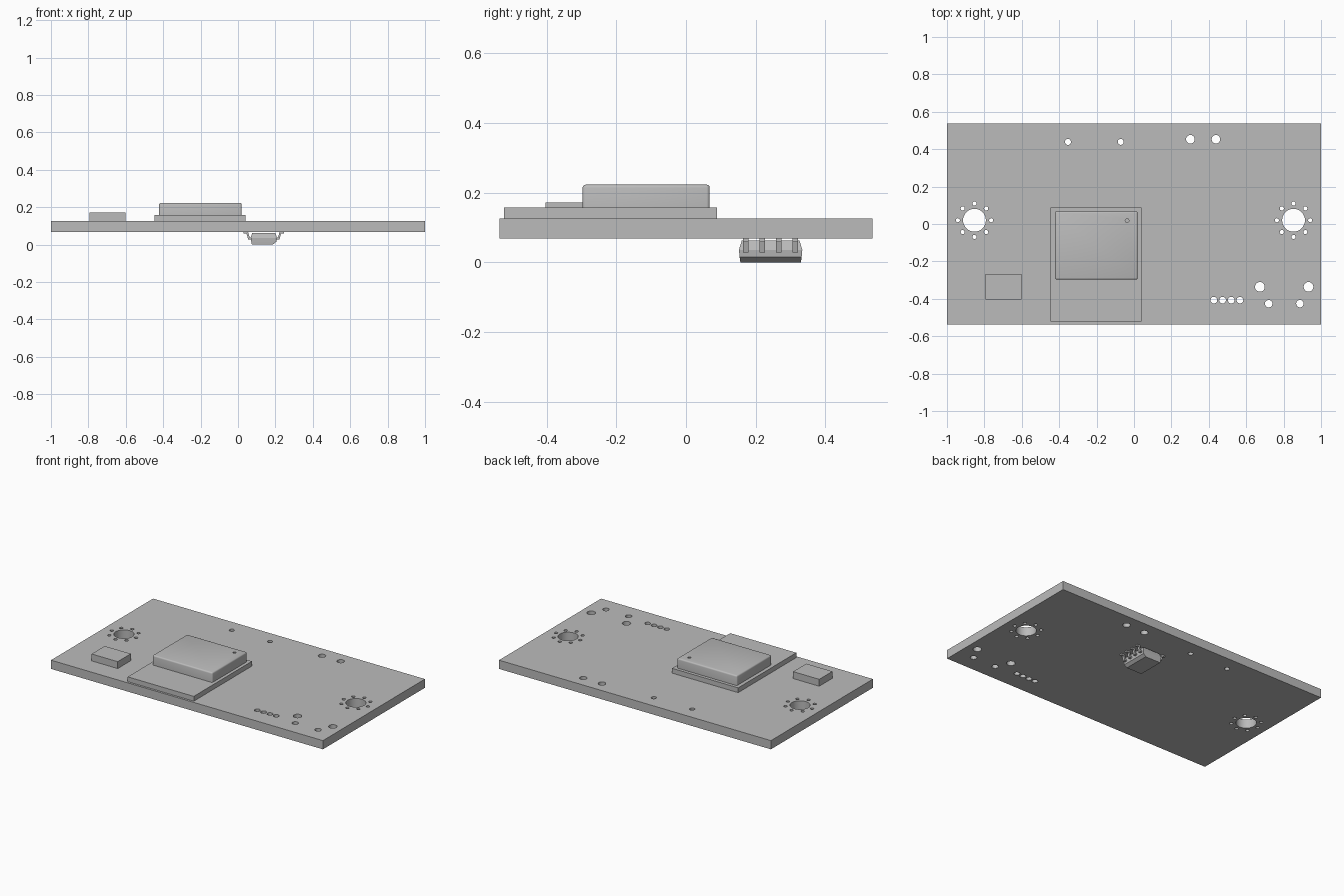
import bpy, bmesh, math
from mathutils import Matrix, Vector

if "Cube" in bpy.data.objects:
    bpy.data.objects.remove(bpy.data.objects["Cube"], do_unlink=True)

grey = bpy.data.materials.new("plain grey")
grey.use_nodes = True
GREY = (0.5, 0.5, 0.5, 1)
grey.diffuse_color = GREY
grey.node_tree.nodes["Principled BSDF"].inputs["Base Color"].default_value = GREY


def finish(name, bm, smooth=False):
    bmesh.ops.recalc_face_normals(bm, faces=bm.faces[:])
    mesh = bpy.data.meshes.new(name)
    bm.to_mesh(mesh)
    bm.free()
    mesh.materials.append(grey)
    ob = bpy.data.objects.new(name, mesh)
    bpy.context.collection.objects.link(ob)
    if smooth:
        shade(ob)
    return ob


def activate(ob):
    bpy.ops.object.select_all(action='DESELECT')
    ob.select_set(True)
    bpy.context.view_layer.objects.active = ob


def shade(ob):
    activate(ob)
    bpy.ops.object.shade_smooth_by_angle(angle=math.radians(35))


def add_box(bm, x, y, z):
    lo, hi = Vector((x[0], y[0], z[0])), Vector((x[1], y[1], z[1]))
    m = Matrix.Translation((lo + hi) / 2) @ Matrix.Diagonal((hi - lo).to_4d())
    return bmesh.ops.create_cube(bm, size=1, matrix=m)


def box(name, x, y, z):
    bm = bmesh.new()
    add_box(bm, x, y, z)
    return finish(name, bm)


def drill(target, holes, z):
    """Cut round holes, given as (x, y, radius), between two heights."""
    bm = bmesh.new()
    for x, y, r in holes:
        bmesh.ops.create_cone(bm, cap_ends=True, segments=32 if r > 0.03 else 20,
                              radius1=r, radius2=r, depth=z[1] - z[0],
                              matrix=Matrix.Translation((x, y, sum(z) / 2)))
    cutter = finish("hole_cutter", bm)
    cutter.hide_render = True
    mod = target.modifiers.new("holes", 'BOOLEAN')
    mod.operation, mod.solver, mod.object = 'DIFFERENCE', 'EXACT', cutter
    activate(target)
    bpy.ops.object.modifier_apply(modifier=mod.name)
    bpy.data.objects.remove(cutter, do_unlink=True)
    shade(target)


# Circuit board with mounting holes, each ringed by eight small vias
board = box("circuit_board", (-1, 1), (-0.536, 0.536), (0.068, 0.126))
holes = []
for cx in (-0.853, 0.853):
    holes.append((cx, 0.02, 0.061))
    for i in range(8):
        a = i * math.pi / 4
        holes.append((cx + 0.089 * math.cos(a), 0.02 + 0.089 * math.sin(a), 0.011))
# Pin holes along the back edge and in the front corner
holes += [(x, 0.439, 0.016) for x in (-0.353, -0.071)]
holes += [(x, 0.453, 0.023) for x in (0.301, 0.438)]
holes += [(x, -0.336, 0.026) for x in (0.673, 0.933)]
holes += [(x, -0.426, 0.02) for x in (0.72, 0.887)]
holes += [(0.427 + 0.0465 * i, -0.407, 0.018) for i in range(4)]
drill(board, holes, (0.0, 0.2))

# Radio module carrier and small component on top
box("module_carrier", (-0.446, 0.04), (-0.522, 0.089), (0.126, 0.158))
box("small_component", (-0.794, -0.602), (-0.404, -0.266), (0.126, 0.172))

# Shield can: rounded corners and top rim, with a dimple
bm = bmesh.new()
add_box(bm, (-0.422, 0.019), (-0.297, 0.068), (0.158, 0.223))
top_and_sides = [e for e in bm.edges if max(v.co.z for v in e.verts) > 0.2]
bmesh.ops.bevel(bm, geom=top_and_sides, offset=0.009, segments=3,
                profile=0.5, affect='EDGES')
can = finish("shield_can", bm)
drill(can, [(-0.037, 0.018, 0.01)], (0.213, 0.25))

# Chip body under the board: stacked rectangles, chamfered on its +x side
bm = bmesh.new()
rings = []
for z, x0, x1, y0, y1 in ((0, 0.074, 0.186, 0.156, 0.330),
                          (0.015, 0.071, 0.205, 0.154, 0.332),
                          (0.036, 0.068, 0.208, 0.152, 0.334),
                          (0.062, 0.076, 0.200, 0.160, 0.326)):
    rings.append([bm.verts.new((x, y, z)) for x, y in
                  ((x0, y0), (x1, y0), (x1, y1), (x0, y1))])
for a, b in zip(rings, rings[1:]):
    for i in range(4):
        j = (i + 1) % 4
        bm.faces.new((a[i], a[j], b[j], b[i]))
bm.faces.new(rings[0])
bm.faces.new(rings[-1])
finish("chip_body", bm)

# Gull-wing leads, four along each side of the chip
profile = ((0.060, 0.028), (0.084, 0.028), (0.092, 0.058), (0.108, 0.058),
           (0.108, 0.068), (0.084, 0.068), (0.076, 0.038), (0.060, 0.038))
bm = bmesh.new()
for side in (-1, 1):
    for i in range(4):
        y = 0.172 + 0.0473 * i
        face = bm.faces.new([bm.verts.new((0.138 + side * x, y - 0.008, z))
                             for x, z in profile])
        new = bmesh.ops.extrude_face_region(bm, geom=[face])["geom"]
        bmesh.ops.translate(bm, vec=(0, 0.016, 0),
                            verts=[v for v in new if isinstance(v, bmesh.types.BMVert)])
finish("chip_leads", bm)
